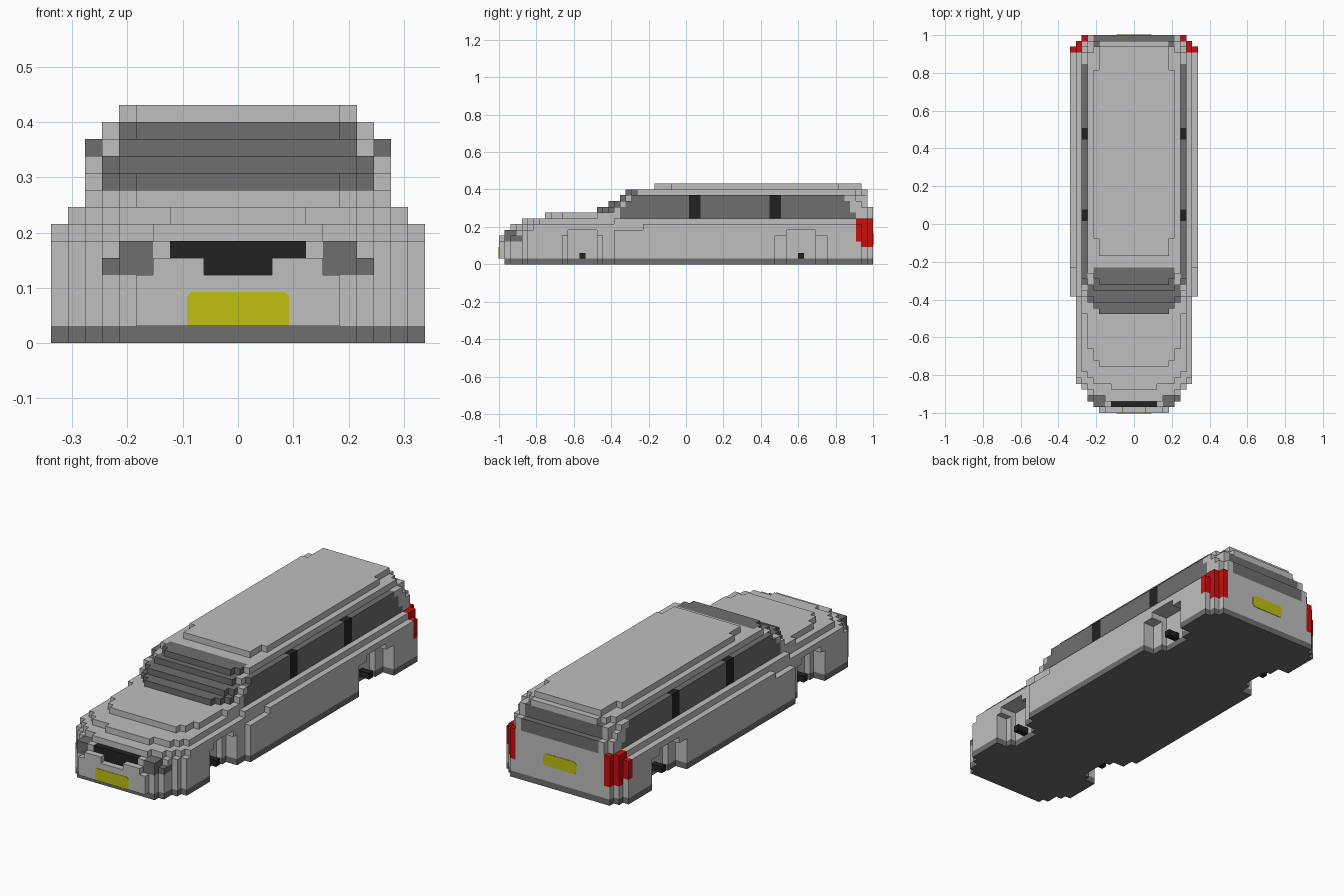
import bpy, bmesh, math
from mathutils import Vector

if "Cube" in bpy.data.objects:
    bpy.data.objects.remove(bpy.data.objects["Cube"], do_unlink=True)

V = 2 / 65  # block size: the car is 65 blocks long, 22 wide and 14 high


def material(name, rgb):
    m = bpy.data.materials.new(name)
    m.use_nodes = True
    m.diffuse_color = (*rgb, 1)
    m.node_tree.nodes["Principled BSDF"].inputs["Base Color"].default_value = (*rgb, 1)
    return m


silver = material("silver paint", (0.52, 0.52, 0.52))
grey = material("dark grey", (0.156, 0.156, 0.156))
black = material("black trim", (0.016, 0.016, 0.016))
red = material("tail light red", (0.604, 0.004, 0.004))
yellow = material("plate yellow", (0.527, 0.527, 0.005))

cells = {}  # (i, j, k) -> part, for the +x half; j runs front to back


def slab(part, layers, plan):
    """Fill layers from a stepped plan: (start row, half width) pairs."""
    for (j0, half), (j1, _) in zip(plan, plan[1:]):
        for k in layers:
            for j in range(j0, j1):
                for i in range(half):
                    cells[i, j, k] = part


def paint(part, xs, ys, zs):
    """Reassign filled blocks inside a range to another part."""
    for i in range(*xs):
        for j in range(*ys):
            for k in range(*zs):
                if (i, j, k) in cells:
                    cells[i, j, k] = part


def carve(xs, ys, zs):
    for i in range(*xs):
        for j in range(*ys):
            for k in range(*zs):
                cells.pop((i, j, k), None)


# Lower body, wide behind the front wings
TAIL = [(63, 10), (64, 9), (65, 0)]
SIDES = [(4, 9), (5, 10), (20, 11)] + TAIL
slab("underbody", [0], [(1, 7), (2, 8)] + SIDES)
slab("body", range(1, 4), [(0, 6), (1, 7), (2, 8)] + SIDES)
slab("body", [4], [(0, 5), (1, 7), (2, 8)] + SIDES)
slab("body", [5], [(1, 7), (3, 8)] + SIDES)
slab("body", [6], [(2, 5), (3, 7), (4, 8), (5, 9), (6, 10), (25, 11)] + TAIL)

# Bonnet and shoulder
slab("body", [7], [(4, 4), (5, 7), (6, 8), (7, 9), (20, 10), (64, 9), (65, 0)])
slab("body", [8], [(8, 6), (9, 7), (11, 8), (17, 9), (64, 8), (65, 0)])

# Cabin and roof
slab("body", [9], [(17, 6), (18, 7), (19, 8), (20, 9), (64, 8), (65, 0)])
slab("body", [10], [(19, 7), (20, 8), (21, 9), (63, 8), (64, 0)])
slab("body", [11], [(21, 7), (22, 8), (23, 9), (62, 8), (64, 0)])
slab("body", [12], [(22, 6), (23, 7), (24, 8), (62, 7), (63, 6), (64, 0)])
slab("body", [13], [(27, 6), (30, 7), (59, 6), (63, 0)])

# Windscreen and rear window
paint("windscreen", (0, 8), (17, 22), (9, 11))
paint("windscreen", (0, 7), (21, 24), (11, 12))
paint("windscreen", (0, 7), (22, 25), (12, 13))
paint("rear_window", (0, 7), (64, 65), (8, 10))
paint("rear_window", (0, 7), (63, 64), (10, 12))

# Side windows with black pillars
for k, j0, j1 in ((8, 21, 62), (9, 21, 61), (10, 22, 61), (11, 23, 60)):
    paint("side_windows", (8, 9), (j0, j1), (k, k + 1))
for j in (33, 47):
    paint("window_pillars", (8, 9), (j, j + 2), (8, 12))

# Headlights, grille and tail lights
paint("headlights", (5, 8), (1, 4), (4, 5))
paint("headlights", (5, 7), (1, 4), (5, 6))
carve((0, 2), (0, 1), (4, 5))
paint("grille", (0, 2), (1, 2), (4, 5))
paint("grille", (0, 4), (1, 2), (5, 6))
paint("tail_lights", (8, 11), (62, 65), (4, 8))
paint("tail_lights", (8, 11), (63, 65), (3, 4))

# Wheel arches with a deeper middle and an axle stub
for a, b, c, d, hub, wall in ((11, 18, 12, 17, 14, 8), (48, 57, 50, 55, 52, 9)):
    carve((wall, 11), (a, b), (0, 5))
    carve((wall - 1, 11), (c, d), (0, 6))
    for i in (wall - 1, wall):
        cells[i, hub, 1] = "axle_stubs"

# Corners of the block face for each direction
AXES = [Vector((1, 0, 0)), Vector((0, 1, 0)), Vector((0, 0, 1))]


def build_part(name, mat):
    """Skin the exposed block sides of one part and mirror it."""
    bm = bmesh.new()
    for cell, part in cells.items():
        if part != name:
            continue
        centre = Vector(cell) + Vector((0.5, 0.5, 0.5))
        for axis in range(3):
            for sign in (-1, 1):
                near = list(cell)
                near[axis] += sign
                if near[0] < 0 or tuple(near) in cells:
                    continue
                n = AXES[axis] * sign
                u = AXES[(axis + 1) % 3]
                w = n.cross(u)
                pts = [centre + (n + u * s + w * t) / 2
                       for s, t in ((-1, -1), (1, -1), (1, 1), (-1, 1))]
                bm.faces.new([bm.verts.new((p.x * V, p.y * V - 1, p.z * V)) for p in pts])
    bmesh.ops.remove_doubles(bm, verts=bm.verts, dist=V / 20)
    bmesh.ops.dissolve_limit(bm, angle_limit=math.radians(1), verts=bm.verts, edges=bm.edges)
    bmesh.ops.triangulate(bm, faces=[f for f in bm.faces if len(f.verts) > 4])
    me = bpy.data.meshes.new(name)
    bm.to_mesh(me)
    bm.free()
    me.materials.append(mat)
    ob = bpy.data.objects.new(name, me)
    bpy.context.collection.objects.link(ob)
    ob.modifiers.new("Mirror", "MIRROR").use_axis = (True, False, False)


for name, mat in (("body", silver), ("underbody", grey), ("windscreen", grey),
                  ("rear_window", grey), ("side_windows", grey), ("headlights", grey),
                  ("window_pillars", black), ("grille", black), ("axle_stubs", black),
                  ("tail_lights", red)):
    build_part(name, mat)


def plate(name, y, z0, z1, cuts):
    """Thin number plate with clipped corners; cuts = (bottom, top)."""
    h, (b, t) = 3 * V, cuts
    half = [(h - b, z0), (h, z0 + b), (h, z1 - t), (h - t, z1)]
    outline = half + [(-x, z) for x, z in reversed(half)]
    bm = bmesh.new()
    face = bm.faces.new([bm.verts.new((x, y - 0.002, z)) for x, z in outline])
    ext = bmesh.ops.extrude_face_region(bm, geom=[face])
    bmesh.ops.translate(bm, vec=(0, 0.004, 0),
                        verts=[g for g in ext["geom"] if isinstance(g, bmesh.types.BMVert)])
    bmesh.ops.recalc_face_normals(bm, faces=bm.faces)
    me = bpy.data.meshes.new(name)
    bm.to_mesh(me)
    bm.free()
    me.materials.append(yellow)
    bpy.context.collection.objects.link(bpy.data.objects.new(name, me))


plate("front_plate", -1, V, 3 * V, (0.001, 0.008))
plate("rear_plate", 1, 0.107, 0.168, (0.012, 0.012))
